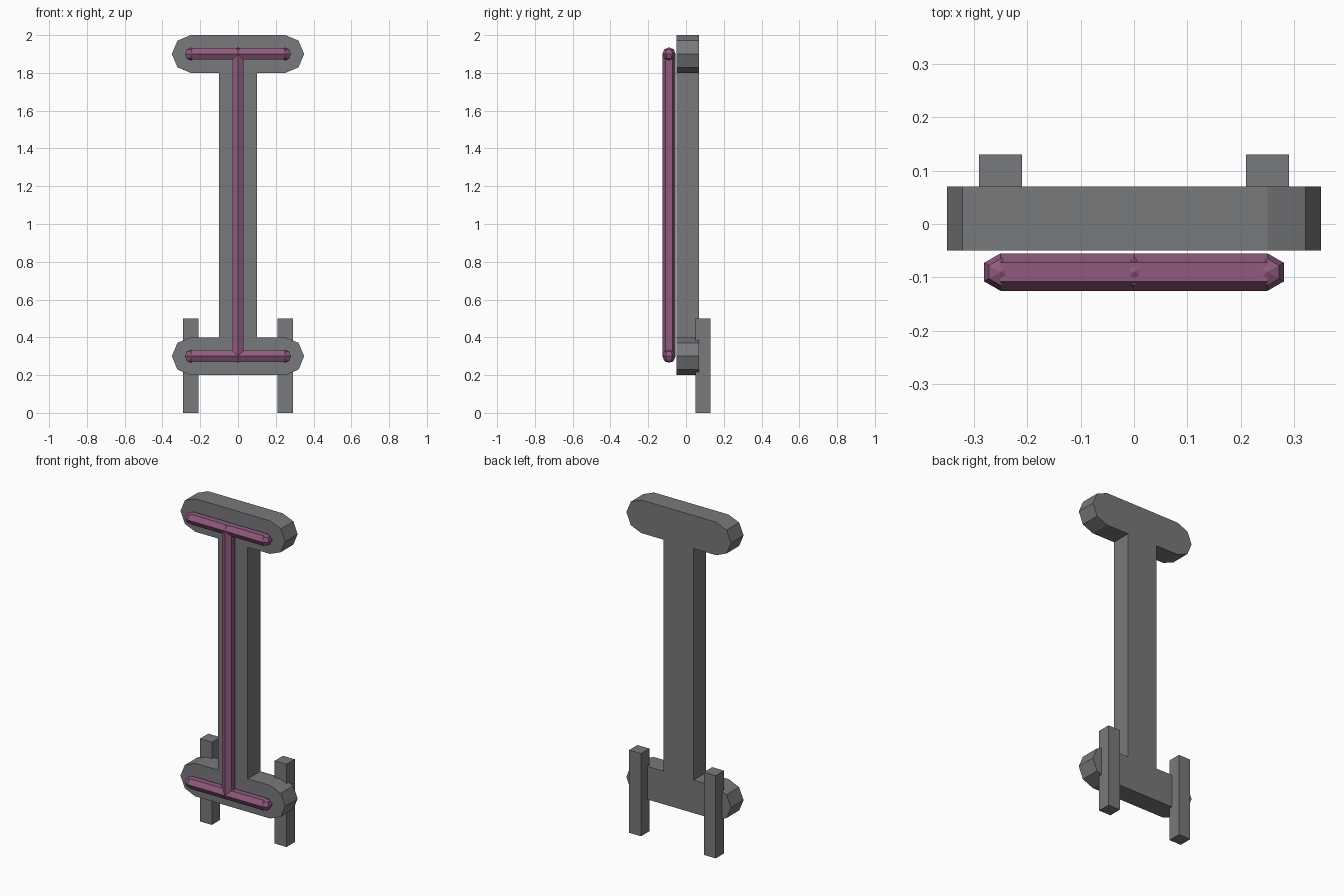
import bpy, bmesh, math
from mathutils import Matrix

cube = bpy.data.objects.get("Cube")
if cube:
    bpy.data.objects.remove(cube, do_unlink=True)


def material(name, rgb):
    m = bpy.data.materials.new(name)
    m.use_nodes = True
    m.diffuse_color = (*rgb, 1)
    m.node_tree.nodes["Principled BSDF"].inputs["Base Color"].default_value = (*rgb, 1)
    return m


grey = material("metal grey", (0.19, 0.192, 0.202))
mauve = material("tube mauve", (0.28, 0.105, 0.21))


def finish(name, bm, mat):
    bmesh.ops.recalc_face_normals(bm, faces=bm.faces)
    mesh = bpy.data.meshes.new(name)
    bm.to_mesh(mesh)
    bm.free()
    mesh.materials.append(mat)
    obj = bpy.data.objects.new(name, mesh)
    bpy.context.collection.objects.link(obj)
    return obj


LOW, HIGH = 0.3, 1.9      # heights of the two crossbars
FRONT, BACK = -0.05, 0.07  # depth of the backing plate
ARM, END, STEM = 0.25, 0.1, 0.1


# Backing plate: right half outline, mirrored and extruded
def round_end(z):
    return [(ARM + END * math.cos(a), z + END * math.sin(a))
            for a in (math.radians(-90 + 45 * i) for i in range(5))]


right = round_end(LOW) + [(STEM, LOW + END), (STEM, HIGH - END)] + round_end(HIGH)
outline = right + [(-x, z) for x, z in reversed(right)]
bm = bmesh.new()
face = bm.faces.new([bm.verts.new((x, FRONT, z)) for x, z in outline])
new = bmesh.ops.extrude_face_region(bm, geom=[face])["geom"]
bmesh.ops.translate(bm, vec=(0, BACK - FRONT, 0),
                    verts=[v for v in new if isinstance(v, bmesh.types.BMVert)])
finish("backing_plate", bm, grey)

# Rear support posts
for side, x in (("left", 0.25), ("right", -0.25)):
    bm = bmesh.new()
    bmesh.ops.create_cube(bm, size=1, matrix=Matrix.Translation((x, 0.09, 0.25))
                          @ Matrix.Diagonal((0.08, 0.08, 0.5, 1)))
    finish(side + "_post", bm, grey)

# Six-sided light tubes with ball joints
RADIUS, TUBE_Y = 0.035, -0.09


def tube(name, z, length, turn=0, joints=()):
    bm = bmesh.new()
    place = Matrix.Translation((0, TUBE_Y, z))
    bmesh.ops.create_cone(bm, cap_ends=True, segments=6, radius1=RADIUS, radius2=RADIUS,
                          depth=length, matrix=place @ Matrix.Rotation(turn, 4, "Y"))
    for x in joints:
        bmesh.ops.create_uvsphere(bm, u_segments=6, v_segments=4, radius=RADIUS,
                                  matrix=place @ Matrix.Translation((x, 0, 0)))
    finish(name, bm, mauve)


for name, z in (("lower_tube", LOW), ("upper_tube", HIGH)):
    tube(name, z, 2 * ARM, math.pi / 2, (-ARM, 0, ARM))
tube("upright_tube", (LOW + HIGH) / 2, HIGH - LOW)
